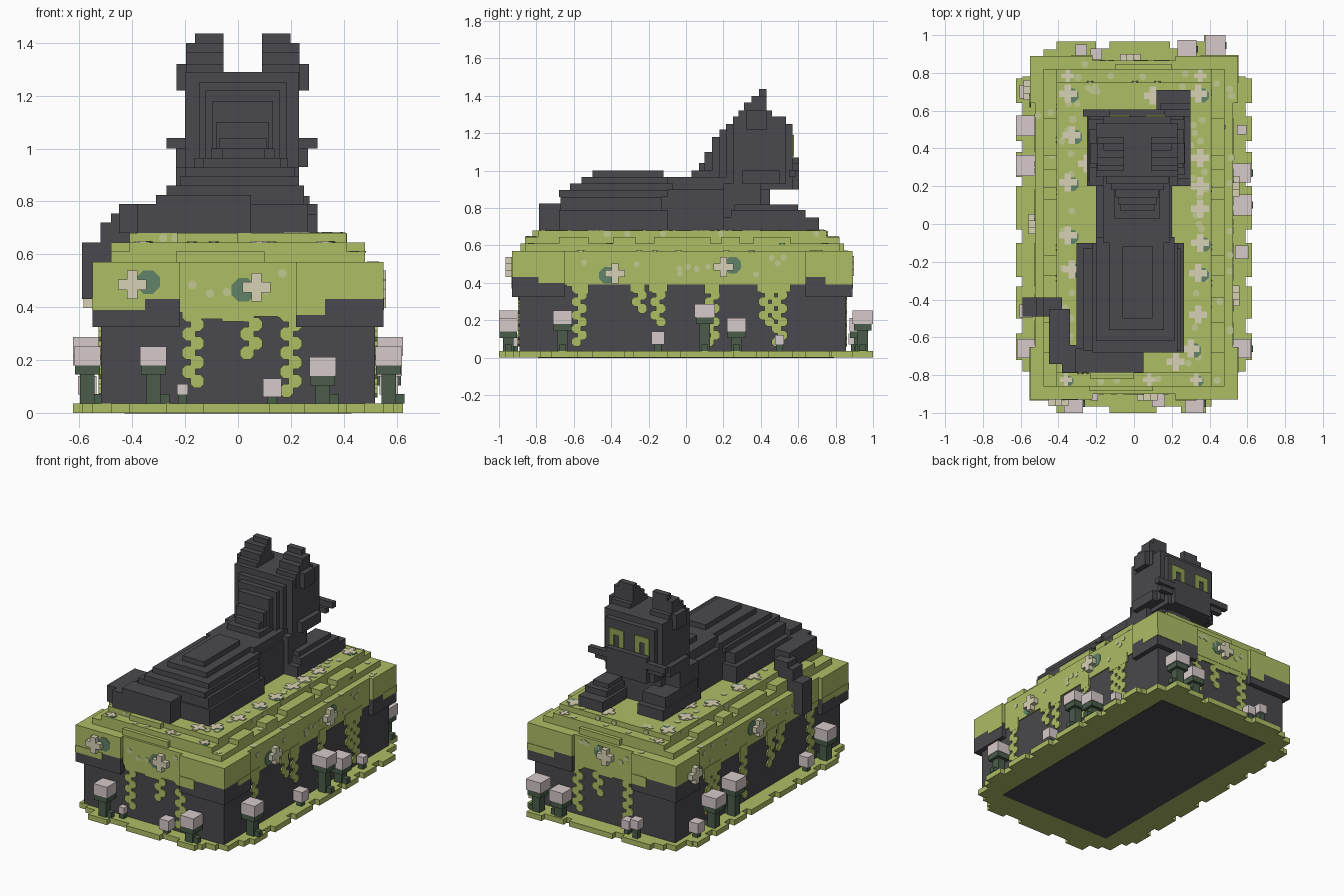
import bpy, bmesh, math, random
from mathutils import Vector

random.seed(4)
U = 1 / 28  # block size


def mat(name, r, g, b):
    m = bpy.data.materials.new(name)
    m.diffuse_color = (r, g, b, 1)
    return m


MOSS = mat("moss_green", .42, .51, .13)
DARK = mat("charcoal", .068, .066, .074)
PINK = mat("pale_pink", .68, .59, .59)
STEM = mat("stem_green", .068, .108, .068)
TEAL = mat("leaf_teal", .12, .225, .14)
SPECK = mat("pale_olive", .54, .58, .28)
CREAM = mat("petal_cream", .68, .64, .46)
EYE = mat("eye_green", .28, .36, .09)


def finish(name, bm, m):
    bmesh.ops.recalc_face_normals(bm, faces=bm.faces)
    me = bpy.data.meshes.new(name)
    bm.to_mesh(me)
    bm.free()
    me.materials.append(m)
    ob = bpy.data.objects.new(name, me)
    bpy.context.collection.objects.link(ob)
    return ob


def blocks(name, m, boxes):
    """One object from boxes (x0, x1, y0, y1, z0, z1)."""
    bm = bmesh.new()
    for x0, x1, y0, y1, z0, z1 in boxes:
        vs = bmesh.ops.create_cube(bm, size=1)["verts"]
        for v in vs:
            v.co = (x1 if v.co.x > 0 else x0, y1 if v.co.y > 0 else y0, z1 if v.co.z > 0 else z0)
    return finish(name, bm, m)


def slab(x, y, w, d, z0, z1):
    return (x - w / 2, x + w / 2, y - d / 2, y + d / 2, z0, z1)


# wall and top surfaces: (u, v, out) -> point
SIDE = {
    "front": lambda u, v, d: Vector((u, -.89 - d, v)),
    "back": lambda u, v, d: Vector((u, .855 + d, v)),
    "right": lambda u, v, d: Vector((.52 + d, u, v)),
    "left": lambda u, v, d: Vector((-.52 - d, u, v)),
}


def prism(bm, put, pts, d0, d1):
    a = [bm.verts.new(put(u, v, d0)) for u, v in pts]
    b = [bm.verts.new(put(u, v, d1)) for u, v in pts]
    n = len(pts)
    bm.faces.new(a)
    bm.faces.new(b)
    for i in range(n):
        bm.faces.new((a[i], a[(i + 1) % n], b[(i + 1) % n], b[i]))


def octagon(u, v, r):
    return [(u + r * math.cos((i + .5) * math.pi / 4), v + r * math.sin((i + .5) * math.pi / 4)) for i in range(8)]


def cross(u, v, s):
    a, b = s * .18, s * .5
    return [(u + p * s1, v + q * s2) for p, q, s1, s2 in (
        (a, b, 1, -1), (a, a, 1, -1), (b, a, 1, -1), (b, a, 1, 1), (a, a, 1, 1), (a, b, 1, 1),
        (a, b, -1, 1), (a, a, -1, 1), (b, a, -1, 1), (b, a, -1, -1), (a, a, -1, -1), (a, b, -1, -1))]


# ---- ground slab with ragged edge ----
ground = [(-.55, .55, -.89, .89, 0, U), (-.41, .41, -.965, .93, 0, U), (-.59, .59, -.78, .78, 0, U),
          (-.48, .48, -.925, .925, 0, U), (.37, .48, .9, 1, 0, U), (-.13, .12, -1, -.9, 0, U),
          (-.41, -.27, -1, -.9, 0, U), (.25, .38, -1, -.9, 0, U),
          (-.41, -.2, .9, .965, 0, U), (-.13, .19, .9, .965, 0, U), (.23, .4, .9, .965, 0, U)]
for y0, y1 in ((-.72, -.58), (-.5, -.33), (-.28, -.1), (-.03, .2), (.25, .38), (.44, .57), (.64, .77)):
    ground += [(.55, .625, y0, y1, 0, U), (-.625, -.55, y0, y1, 0, U)]
blocks("ground_moss", MOSS, ground)
blocks("base_underside", DARK, [(-.43, .43, -.79, .79, -.002, .01)])

# ---- stone block and projecting corners ----
blocks("stone_wall", DARK, [(-.518, .518, -.89, .855, U, .4)])
corners = [(s * .385, y) for s in (1, -1) for y in (-.79, .765)]
blocks("corner_stone", DARK, [slab(x, y, .33, .28 if y < 0 else .25, .325, .43) for x, y in corners])
moss = [slab(x, y, .33, .28 if y < 0 else .25, .43, .57) for x, y in corners]
for s in (1, -1):
    y = -.86 if s > 0 else .82
    moss += [slab(-s * .452, y, .2, .148, .39, .435), slab(s * .275, y, .11, .148, .37, .435)]
    moss.append(slab(s * .48, -.72, .146, .139, .4, .435))
blocks("corner_moss", MOSS, moss)

# ---- moss cap in stepped layers ----
blocks("moss_cap", MOSS, [
    (-.525, .525, -.9, .865, .39, .57),
    (-.48, .48, -.86, .82, .57, .61), (-.41, .41, -.86, .82, .61, .645), (-.41, .41, -.79, .75, .645, .68)])
lumps = []
for s in (1, -1):
    for y, l in ((-.6, .16), (-.33, .12), (-.02, .3), (.24, .1), (.46, .2)):
        lumps.append(slab(s * .445, y, .07, l, .61, .645))
lumps += [(-.235, .1, -.885, -.85, .57, .61), (-.1, .2, .81, .845, .57, .61), (-.23, 0, -.82, -.78, .64, .68)]
blocks("moss_lumps", MOSS, lumps)

# ---- moss fringe and trailing drips ----
END = [(-.22, -.17, .38), (-.17, -.06, .355), (-.06, .05, .345), (.05, .15, .365), (.15, .23, .36)]
LONG = [(-.64, -.6, .38), (-.6, -.52, .34), (-.3, -.22, .35), (-.2, -.1, .35),
        (.1, .18, .34), (.38, .56, .35)]
bm = bmesh.new()
for side, put in SIDE.items():
    ends = side in ("front", "back")
    for a, b, z in (END if ends else LONG):
        prism(bm, put, [(a, z), (b, z), (b, .42), (a, .42)], -.01, .008)
    drips = [(-.17, .1), (.05, .22), (.2, .09)] if ends else \
        [(-.57, .09), (-.25, .26), (-.15, .2), (.14, .09), (.43, .2), (.5, .07)]
    for u, low in drips:
        z, k = .37, 0
        while z > low - .01:
            prism(bm, put, octagon(u + (.016 if k % 2 else -.016), z, .028), -.005, .007)
            z, k = z - U, k + 1
finish("moss_drips", bm, MOSS)

# ---- raised wall blossoms, painted leaves and specks ----
petals, leaves, specks = bmesh.new(), bmesh.new(), bmesh.new()
WALL = {"front": [(-.4, .485, .06, .04), (.07, .475, -.05, .01)], "back": [(-.02, .49, .05, .01)],
        "right": [(-.38, .45, -.04, .005), (.2, .485, .05, .005)],
        "left": [(.71, .45, -.05, .03), (0, .49, .05, .005)]}
for side, put in SIDE.items():
    ends = side in ("front", "back")
    for u, v, dx, d in WALL[side]:
        prism(leaves, put, octagon(u + dx, v + .01 * (1 if dx > 0 else -1), .048), d - .005, d + .003)
        prism(petals, put, cross(u, v, .107), d - .005, d + .034)
    d = .01 if ends else .005
    for i in range(6 if ends else 12):
        u = random.uniform(-.2, .2) if ends else random.uniform(-.6, .6)
        prism(specks, put, octagon(u, random.uniform(.44, .55), .017), d - .004, d + .003)
    # specks on the upper steps
    for i in range(3 if ends else 6):
        u = random.uniform(-.36, .36) if ends else random.uniform(-.7, .7)
        d = -.1 if ends else -.11
        prism(specks, put, octagon(u, .662, .017), d - .005, d + .003)


def cap_height(x, y):
    if abs(x) < .41 and -.79 < y < .75:
        return .68
    if abs(x) < .41 and -.86 < y < .82:
        return .645
    return .61 if abs(x) < .48 and -.86 < y < .82 else .57


def top(z):
    return lambda u, v, d: Vector((u, v, z + d))


for x, y, leaf in ((.34, .69, 1), (.35, .785, 0), (.35, .35, 0), (.445, .52, 1), (.35, .2, 0), (.35, -.1, 1),
                   (.34, -.26, 1), (.3, -.66, 1), (-.35, .69, 1), (-.35, .785, 0), (-.33, .47, 1), (-.35, .22, 1),
                   (-.35, -.06, 1), (-.33, -.24, 1), (-.36, -.825, 1), (.33, -.825, 1), (.1, .68, 0),
                   (.08, -.825, 0), (.22, -.73, 0), (.35, .08, 0), (.34, -.48, 0), (-.25, .32, 0)):
    z = cap_height(x, y)
    s = .095 if z > .67 else .066
    if leaf:
        prism(leaves, top(z), octagon(x + s * .2, y - s * .1, s * .42), -.004, .003)
    prism(petals, top(z), cross(x, y, s), -.004, .005)
count = 0
while count < 75:
    x, y = random.uniform(-.52, .52), random.uniform(-.85, .85)
    flat = len({cap_height(x + i * .022, y + j * .022) for i in (-1, 0, 1) for j in (-1, 0, 1)}) == 1
    if flat and (abs(x) > .3 or abs(y) > .7):
        prism(specks, top(cap_height(x, y)), octagon(x, y, .019), -.004, .003)
        count += 1
finish("moss_petals", petals, CREAM)
finish("moss_leaves", leaves, TEAL)
finish("moss_specks", specks, SPECK)

# ---- flowers growing around the base: x, y, bloom bottom, bloom width ----
stems, blooms = [], []
for x, y, z, w in ((-.57, .52, .18, .11), (-.57, .31, .215, .11), (-.57, -.46, .07, .07), (-.57, -.66, .18, .1),
                   (-.57, .7, .07, .07), (.57, .1, .215, .11), (.57, .27, .14, .1), (.57, -.66, .18, .1),
                   (.57, -.15, .07, .07), (.57, .5, .07, .05), (.28, .925, .14, .1), (.43, .945, .18, .11),
                   (-.2, .9, .07, .06), (-.32, -.95, .18, .1), (.32, -.95, .14, .1), (.13, -.935, .06, .07),
                   (-.21, -.915, .07, .04), (-.28, .92, .1, .06)):
    stems.append(slab(x, y, .055, .055, U, z) if w > .08 else slab(x, y, U, U, U, z))
    if w > .08:
        stems += [slab(x, y, .095, .095, z - U, z), slab(x + .02, y, .08, U, U, U * 2)]
        blooms.append(slab(x, y, w, w, z, z + .072))
    else:
        blooms.append(slab(x, y, w, w, z, z + w))
blocks("flower_stems", STEM, stems)
blocks("flower_blooms", PINK, blooms)

# ---- cat: body ----
blocks("cat_body", DARK, [
    (-.305, .265, -.68, -.1, .68, .79), (-.27, .25, -.67, -.13, .79, .86), (-.22, .23, -.68, -.1, .86, .895),
    (-.2, .215, -.62, -.07, .895, .93), (-.13, .16, -.56, .03, .93, .965), (-.06, .1, -.5, -.12, .965, 1.0),
    (-.2, .2, -.3, .35, .68, .9), (-.235, .23, .2, .4, .68, .93), (-.165, .19, -.1, .4, .9, .965),
    (-.13, .16, .3, .45, .68, .9)])
blocks("front_legs", DARK, [
    (.12, .3, .2, .71, .68, .75), (.14, .3, .24, .64, .75, .79), (.155, .27, .26, .6, .79, .82),
    (-.25, -.06, .2, .6, .68, .75), (-.24, -.07, .22, .56, .75, .82)])

# ---- cat: tail curling over the left edge ----
blocks("tail", DARK, [
    (-.38, .05, -.785, -.64, .68, .79), (-.31, .05, -.785, -.66, .79, .825), (-.45, -.34, -.74, -.45, .68, .79),
    (-.48, -.38, -.49, -.39, .6, .755), (-.52, -.42, -.49, -.39, .56, .72), (-.59, -.48, -.49, -.39, .43, .645)])

# ---- cat: neck rising to the head in steps ----
C = .018
blocks("neck", DARK, [(C - w, C + w, y, .4, .9, z) for y, w, z in (
    (.03, .12, 1.0), (.07, .09, 1.04), (.10, .10, 1.1), (.14, .115, 1.18), (.18, .14, 1.22), (.215, .165, 1.25))])
blocks("head", DARK, [
    (-.2, .23, .25, .535, .93, 1.29), (-.165, .195, .28, .57, .9, 1.25), (-.235, .265, .3, .5, .93, 1.0),
    (-.13, .165, .5, .605, .9, 1.07)])
blocks("whiskers", DARK, [(-.27, .3, .57, .605, 1.0, 1.04), (-.235, .265, .55, .585, .965, 1.0)])
ears = []
for s in (1, -1):
    for a, b, y0, y1, z0, z1 in ((.072, .215, .28, .46, 1.22, 1.32), (.2, .25, .32, .43, 1.22, 1.32),
                                 (.072, .215, .31, .43, 1.32, 1.365), (.072, .215, .35, .43, 1.365, 1.4),
                                 (.072, .18, .39, .43, 1.4, 1.435)):
        ears.append((C + min(s * a, s * b), C + max(s * a, s * b), y0, y1, z0, z1))
blocks("ears", DARK, ears)

# ---- cat: eyes with slit pupils ----
eyes = []
for s in (1, -1):
    e = C + s * .095
    eyes += [slab(e - U, .572, U, .01, 1.075, 1.19), slab(e + U, .572, U, .01, 1.075, 1.19),
             slab(e, .572, U, .01, 1.15, 1.19)]
blocks("eyes", EYE, eyes)
